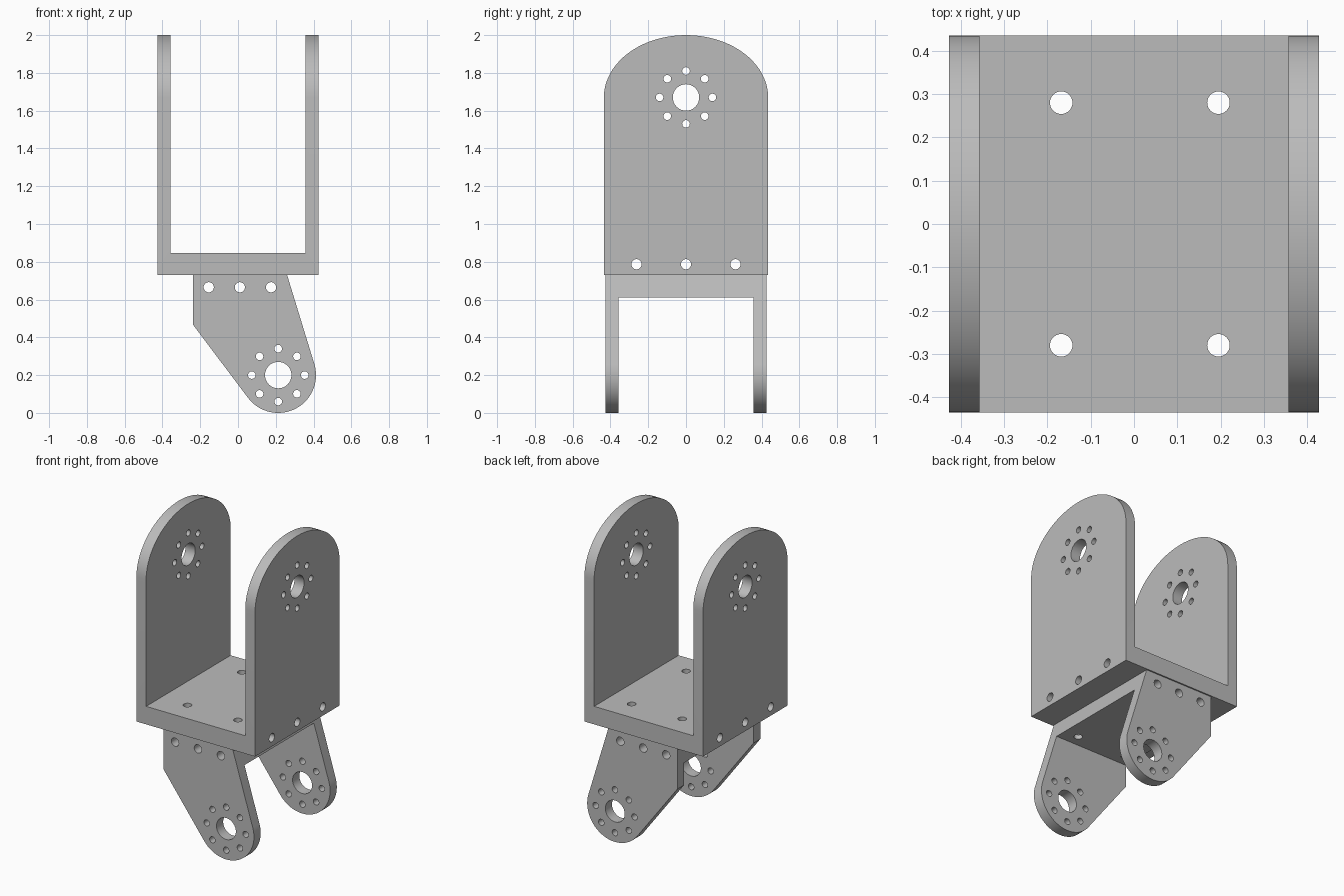
import bpy, bmesh, math
from mathutils import Vector, Matrix

cube = bpy.data.objects.get("Cube")
if cube:
    bpy.data.objects.remove(cube, do_unlink=True)

grey = bpy.data.materials.new("plain grey")
grey.use_nodes = True
colour = (0.5, 0.5, 0.5, 1)
grey.diffuse_color = colour
grey.node_tree.nodes["Principled BSDF"].inputs["Base Color"].default_value = colour


def to_object(bm, name):
    bmesh.ops.recalc_face_normals(bm, faces=bm.faces)
    mesh = bpy.data.meshes.new(name)
    bm.to_mesh(mesh)
    bm.free()
    mesh.materials.append(grey)
    obj = bpy.data.objects.new(name, mesh)
    bpy.context.collection.objects.link(obj)
    return obj


def place(axis, a, b, depth):
    """Point on a profile drawn across the given axis."""
    return {"x": (depth, a, b), "y": (a, depth, b), "z": (a, b, depth)}[axis]


def extrude(name, axis, outline, half):
    bm = bmesh.new()
    face = bm.faces.new([bm.verts.new(place(axis, a, b, -half)) for a, b in outline])
    grown = bmesh.ops.extrude_face_region(bm, geom=[face])["geom"]
    verts = [v for v in grown if isinstance(v, bmesh.types.BMVert)]
    bmesh.ops.translate(bm, verts=verts, vec=place(axis, 0, 0, 2 * half))
    return to_object(bm, name)


def drills(axis, holes):
    """All round cutters running along one axis; holes are (a, b, radius)."""
    bm = bmesh.new()
    turn = Vector((0, 0, 1)).rotation_difference(Vector(place(axis, 0, 0, 1))).to_matrix().to_4x4()
    for a, b, r in holes:
        move = Matrix.Translation(place(axis, a, b, 0))
        bmesh.ops.create_cone(bm, cap_ends=True, segments=32, radius1=r, radius2=r,
                              depth=4, matrix=move @ turn)
    return to_object(bm, "drill_cutter")


def box(low, high):
    bm = bmesh.new()
    bmesh.ops.create_cube(bm, size=1)
    for v in bm.verts:
        v.co = [l + (c + 0.5) * (h - l) for c, l, h in zip(v.co, low, high)]
    return to_object(bm, "gap_cutter")


def cut(obj, cutters):
    for cutter in cutters:
        mod = obj.modifiers.new("cut", "BOOLEAN")
        mod.operation = "DIFFERENCE"
        mod.solver = "EXACT"
        mod.object = cutter
        bpy.ops.object.select_all(action="DESELECT")
        obj.select_set(True)
        bpy.context.view_layer.objects.active = obj
        bpy.ops.object.modifier_apply(modifier=mod.name)
        bpy.data.objects.remove(cutter, do_unlink=True)
    bpy.ops.object.shade_smooth_by_angle(angle=math.radians(30))


def horn_holes(a, b):
    """Centre hole with a ring of eight screw holes."""
    ring = [(a + 0.14 * math.cos(i * math.pi / 4), b + 0.14 * math.sin(i * math.pi / 4), 0.02)
            for i in range(8)]
    return [(a, b, 0.07)] + ring


def arc(a, b, ra, rb, start, end, steps=40):
    angles = [start + (end - start) * i / steps for i in range(steps + 1)]
    return [(a + ra * math.cos(t), b + rb * math.sin(t)) for t in angles]


def floor_holes():
    return drills("z", [(x, y, 0.026) for x in (-0.168, 0.195) for y in (-0.28, 0.28)])


# Upper bracket: arched cheeks joined by a thick floor
seam, pivot = 0.73, 1.67
arch = [(-0.435, seam), (0.435, seam)] + arc(0, pivot, 0.435, 2 - pivot, 0, math.pi)
upper = extrude("upper_bracket", "x", arch, 0.427)
side_bolts = [(y, 0.787, 0.027) for y in (-0.262, 0, 0.262)]
cut(upper, [box((-0.357, -1, 0.847), (0.357, 1, 3)),
            drills("x", horn_holes(0, pivot) + side_bolts), floor_holes()])

# Lower bracket: tapered cheeks around an offset pivot
centre, radius = Vector((0.213, 0.2)), 0.2


def tangent_angle(point, side):
    d = Vector(point) - centre
    return math.atan2(d.y, d.x) + side * math.acos(radius / d.length)


right_top, left_low = (0.26, seam), (-0.237, 0.465)
start = tangent_angle(right_top, -1)
end = tangent_angle(left_low, 1) - 2 * math.pi
cheek = [(-0.237, seam), right_top] + arc(*centre, radius, radius, start, end) + [left_low]
lower = extrude("lower_bracket", "y", cheek, 0.426)
front_bolts = [(x, 0.665, 0.027) for x in (-0.155, 0.01, 0.175)]
cut(lower, [box((-1, -0.357, -1), (1, 0.357, 0.61)),
            drills("y", horn_holes(*centre) + front_bolts), floor_holes()])
